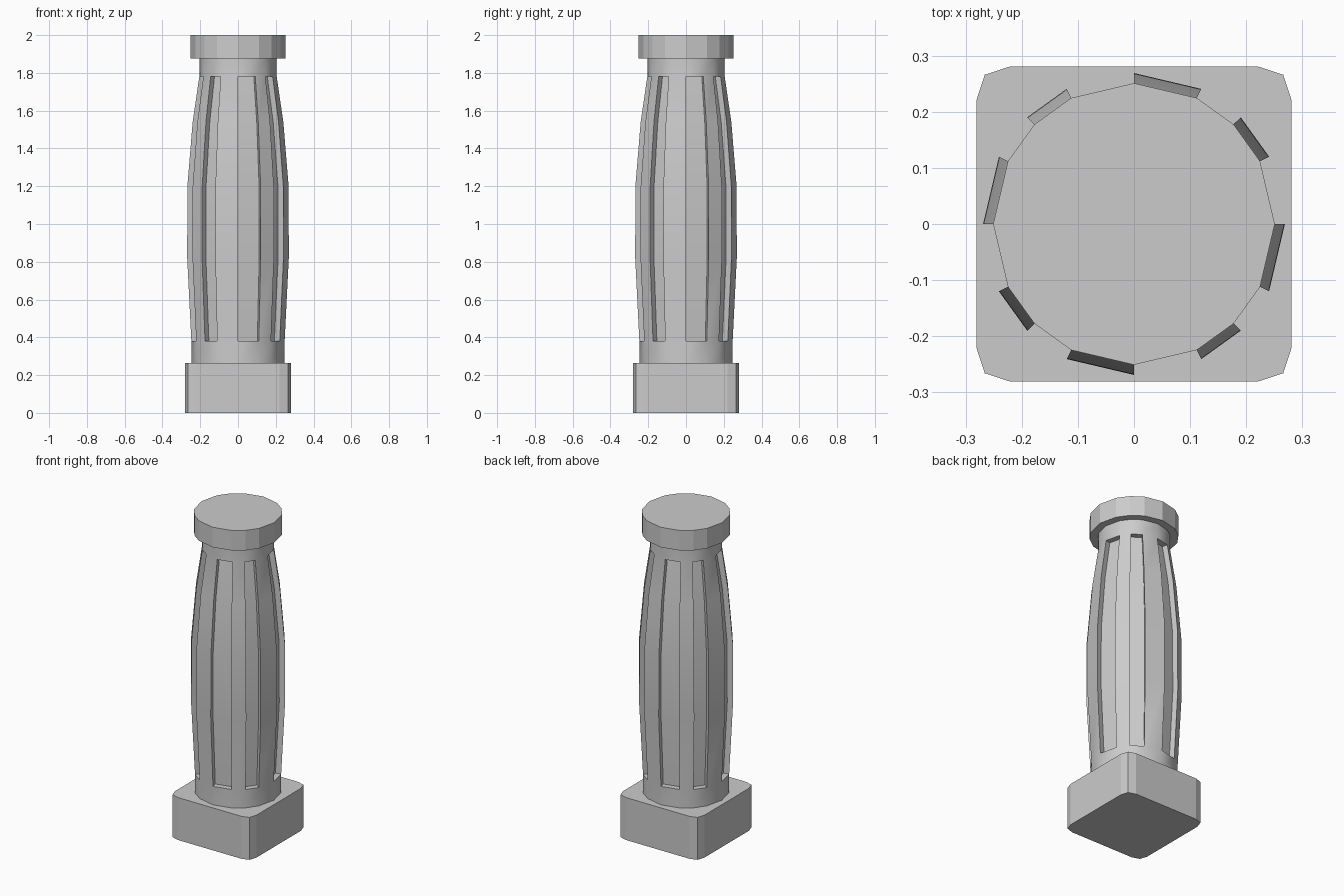
import bpy, bmesh
from math import sin, cos, radians

if "Cube" in bpy.data.objects:
    bpy.data.objects.remove(bpy.data.objects["Cube"])

# sixteen-sided section shared by shaft and capital
ANGLES = [radians(a + 90 * q) for q in range(4) for a in (0, 26.5, 45, 63.5)]
N = len(ANGLES)


def finish(name, bm):
    bmesh.ops.remove_doubles(bm, verts=bm.verts, dist=1e-5)
    bmesh.ops.recalc_face_normals(bm, faces=bm.faces)
    mesh = bpy.data.meshes.new(name)
    bm.to_mesh(mesh)
    bm.free()
    obj = bpy.data.objects.new(name, mesh)
    bpy.context.collection.objects.link(obj)
    return obj


def prism(name, outline, z0, z1):
    bm = bmesh.new()
    face = bm.faces.new([bm.verts.new((x, y, z0)) for x, y in outline])
    ext = bmesh.ops.extrude_face_region(bm, geom=[face], use_keep_orig=True)
    for v in ext["geom"]:
        if isinstance(v, bmesh.types.BMVert):
            v.co.z = z1
    return finish(name, bm)


# square base with rounded corners
quarter = [(0.281, 0.22), (0.266, 0.266), (0.22, 0.281)]
outline = []
for q in range(4):
    c, s = round(cos(radians(90 * q))), round(sin(radians(90 * q)))
    outline += [(c * x - s * y, s * x + c * y) for x, y in quarter]
prism("base", outline, 0, 0.265)

# capital disc
prism("capital", [(0.251 * cos(a), 0.251 * sin(a)) for a in ANGLES], 1.875, 2.0)

# swelling shaft with grooves sunk into every second side
PROFILE = [(0.265, 0.247), (0.38, 0.247), (0.82, 0.269), (1.2, 0.268),
           (1.54, 0.24), (1.78, 0.205), (1.875, 0.205)]
DEPTH = 0.035
bm = bmesh.new()


def point(i, k, inset=None):
    z, r = PROFILE[k]
    a = ANGLES[i % N]
    x, y = r * cos(a), r * sin(a)
    if inset is not None:
        x -= DEPTH * cos(inset)
        y -= DEPTH * sin(inset)
    return x, y, z


def quad(*pts):
    bm.faces.new([bm.verts.new(p) for p in pts])


last = len(PROFILE) - 2
for i in range(N):
    end = ANGLES[i + 1] if i + 1 < N else radians(360)
    mid = (ANGLES[i] + end) / 2
    for k in range(last + 1):
        if i % 2 or k in (0, last):
            quad(point(i, k), point(i + 1, k), point(i + 1, k + 1), point(i, k + 1))
            continue
        # groove floor, side walls and end ledges
        quad(point(i, k, mid), point(i + 1, k, mid),
             point(i + 1, k + 1, mid), point(i, k + 1, mid))
        for j in (i, i + 1):
            quad(point(j, k), point(j, k, mid), point(j, k + 1, mid), point(j, k + 1))
        for edge, level in ((1, k), (last, k + 1)):
            if level == edge:
                quad(point(i, level), point(i + 1, level),
                     point(i + 1, level, mid), point(i, level, mid))
for k in (0, last + 1):
    bm.faces.new([bm.verts.new(point(i, k)) for i in range(N)])
shaft = finish("shaft", bm)

bpy.context.view_layer.objects.active = shaft
shaft.select_set(True)
bpy.ops.object.shade_smooth_by_angle(angle=radians(30))
